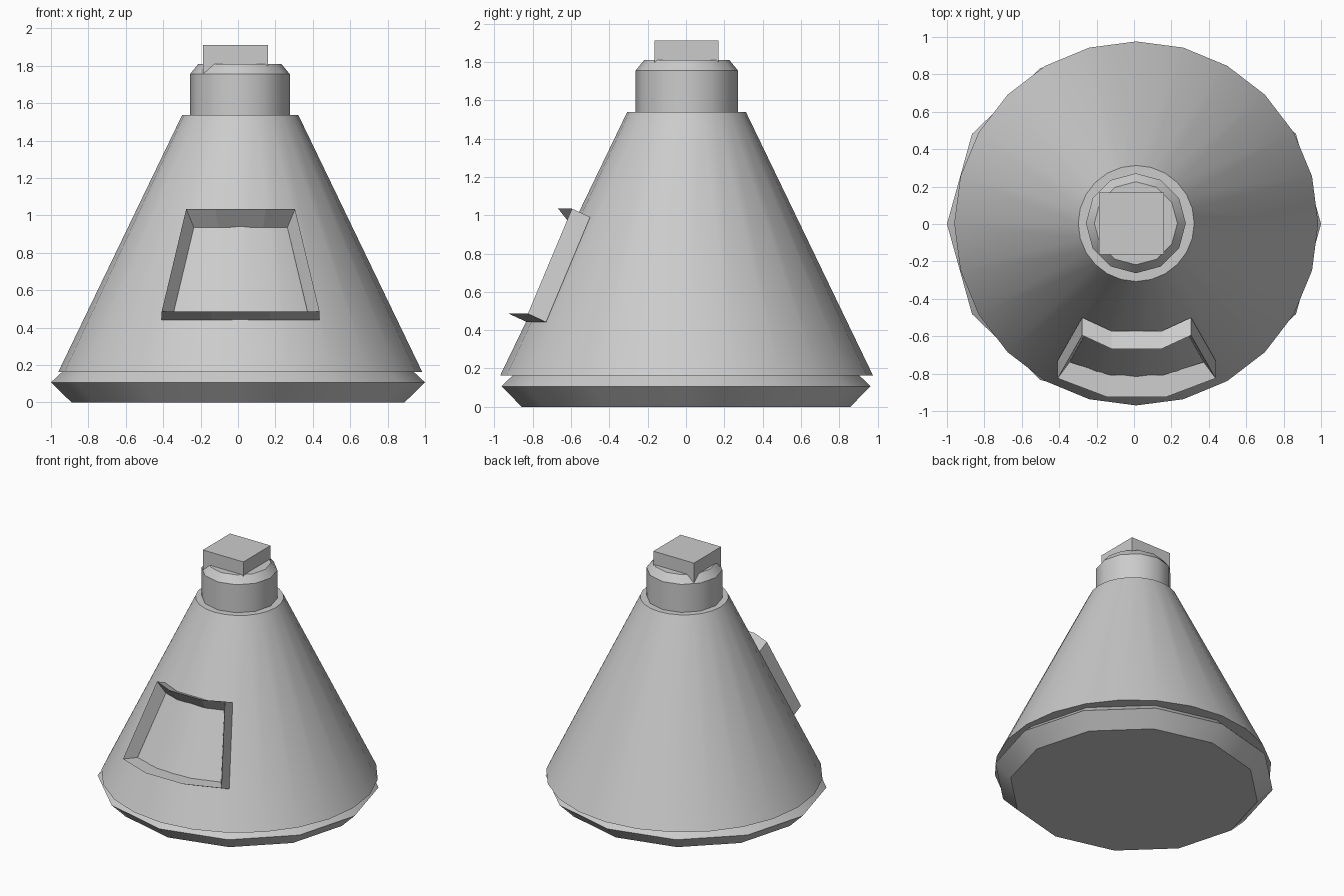
import bpy, bmesh
from math import cos, sin, tau, radians

if "Cube" in bpy.data.objects:
    bpy.data.objects.remove(bpy.data.objects["Cube"])


def finish(name, bm, smooth=True):
    bmesh.ops.recalc_face_normals(bm, faces=bm.faces)
    mesh = bpy.data.meshes.new(name)
    bm.to_mesh(mesh)
    bm.free()
    ob = bpy.data.objects.new(name, mesh)
    bpy.context.collection.objects.link(ob)
    if smooth:
        bpy.ops.object.select_all(action='DESELECT')
        ob.select_set(True)
        bpy.context.view_layer.objects.active = ob
        bpy.ops.object.shade_smooth_by_angle(angle=radians(34))
    return ob


def bridge(bm, a, b):
    n = len(a)
    for i in range(n):
        j = (i + 1) % n
        bm.faces.new((a[i], a[j], b[j], b[i]))


def lathe(name, profile, sides, cx=0, cy=0, y_scale=1):
    """Capped solid from (radius, height) rings."""
    bm = bmesh.new()
    rings = [[bm.verts.new((cx + r * cos(tau * i / sides),
                            cy + r * sin(tau * i / sides) * y_scale, z))
              for i in range(sides)] for r, z in profile]
    for a, b in zip(rings, rings[1:]):
        bridge(bm, a, b)
    bm.faces.new(rings[0])
    bm.faces.new(rings[-1])
    return finish(name, bm)


# Base dish, slightly narrower front to back
lathe("base_shield", [(0.89, 0), (1.0, 0.107), (0.938, 0.165)], 12, y_scale=0.963)

# Main cone
lathe("cone_hull", [(0.973, 0.163), (0.31, 1.538)], 24, 0.012, 0.003)

# Neck with chamfered top
lathe("neck", [(0.267, 1.53), (0.267, 1.755), (0.222, 1.81)], 12, 0.01, 0.004)

# Square cap block
bm = bmesh.new()
bmesh.ops.create_cube(bm, size=1)
bmesh.ops.scale(bm, vec=(0.347, 0.333, 0.36), verts=bm.verts)
bmesh.ops.translate(bm, vec=(-0.013, 0.003, 1.732), verts=bm.verts)
finish("top_block", bm, smooth=False)


# Hatch frame: wedge-shaped rim standing off the cone
def hatch_loop(bm, top, bottom, shift=(0, 0)):
    """top / bottom: (corner x, corner y, mid x, mid y, z)."""
    (tx, ty, tmx, tmy, tz), (bx, by, bmx, bmy, bz) = top, bottom
    points = [(-tx, ty, tz), (-tmx, tmy, tz), (tmx, tmy, tz), (tx, ty, tz),
              (bx, by, bz), (bmx, bmy, bz), (-bmx, bmy, bz), (-bx, by, bz)]
    return [bm.verts.new((x + 0.014, y + shift[0], z + shift[1])) for x, y, z in points]


bm = bmesh.new()
outer = ((0.291, -0.500, 0.135, -0.572, 0.99), (0.422, -0.730, 0.158, -0.830, 0.442))
inner = ((0.250, -0.545, 0.120, -0.590, 0.936), (0.358, -0.738, 0.140, -0.808, 0.482))
foot = hatch_loop(bm, *outer)
rim = hatch_loop(bm, *outer, shift=(-0.095, 0.044))
floor = hatch_loop(bm, *inner)
bridge(bm, foot, rim)
bridge(bm, rim, floor)
finish("hatch_frame", bm, smooth=False)
